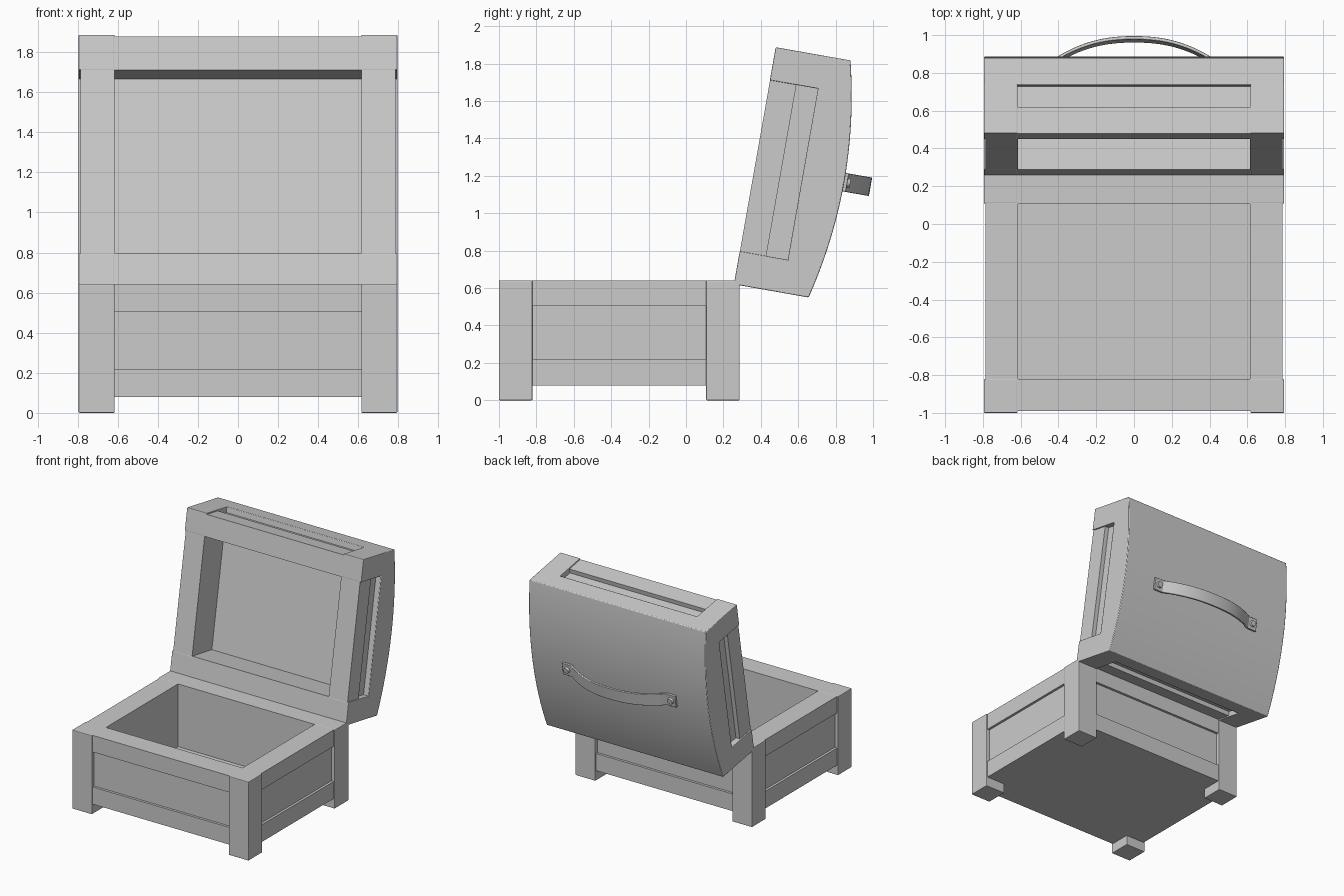
import bpy, bmesh
from math import radians, sin, cos, pi
from mathutils import Vector, Matrix

if "Cube" in bpy.data.objects:
    bpy.data.objects.remove(bpy.data.objects["Cube"])

W = 0.795            # half width
POST = 0.18          # corner post size
LEN = 1.287          # chest depth
TILT = radians(10)
# Lid space: x across, y along the lid from the hinge, z through its thickness
LID = Matrix(((1, 0, 0, 0),
              (0, sin(TILT), cos(TILT), 0.257),
              (0, cos(TILT), -sin(TILT), 0.62),
              (0, 0, 0, 1)))
BASE = Matrix.Translation((0, -1, 0))


def finish(name, bm, mat, bevel=0.0, smooth=False):
    bm.transform(mat)
    bmesh.ops.recalc_face_normals(bm, faces=bm.faces)
    me = bpy.data.meshes.new(name)
    bm.to_mesh(me)
    bm.free()
    ob = bpy.data.objects.new(name, me)
    bpy.context.collection.objects.link(ob)
    if bevel:
        m = ob.modifiers.new("Bevel", 'BEVEL')
        m.width = bevel
        m.segments = 2
        m.limit_method = 'ANGLE'
        m.angle_limit = radians(40)
    if smooth:
        bpy.ops.object.select_all(action='DESELECT')
        ob.select_set(True)
        bpy.context.view_layer.objects.active = ob
        bpy.ops.object.shade_smooth_by_angle(angle=radians(30))
    return ob


def box(name, lo, hi, mat, bevel=0.005):
    bm = bmesh.new()
    bmesh.ops.create_cube(bm, size=1)
    lo, hi = Vector(lo), Vector(hi)
    for v in bm.verts:
        v.co = (lo + hi) / 2 + v.co * (hi - lo)
    return finish(name, bm, mat, bevel)


def rect_loft(name, profile, mat):
    """Stack rectangles given as (inset, height), closing both ends."""
    bm = bmesh.new()
    rings = []
    for d, z in profile:
        x, y0, y1 = W - d, d, LEN - d
        rings.append([bm.verts.new(p) for p in
                      ((-x, y0, z), (x, y0, z), (x, y1, z), (-x, y1, z))])
    for a, b in zip(rings, rings[1:]):
        for i in range(4):
            j = (i + 1) % 4
            bm.faces.new((a[i], a[j], b[j], b[i]))
    bm.faces.new(rings[0])
    bm.faces.new(rings[-1])
    return finish(name, bm, mat)


def extrude_profile(name, pts, axis, lo, hi, mat, bevel=0.0):
    """Extrude a closed profile along x (axis 0) or y (axis 1)."""
    bm = bmesh.new()
    ends = []
    for t in (lo, hi):
        ends.append([bm.verts.new((t, a, b) if axis == 0 else (a, t, b)) for a, b in pts])
    n = len(pts)
    for i in range(n):
        j = (i + 1) % n
        bm.faces.new((ends[0][i], ends[0][j], ends[1][j], ends[1][i]))
    bm.faces.new(ends[0])
    bm.faces.new(ends[1])
    return finish(name, bm, mat, bevel, smooth=True)


def corner_posts(name, z0, z1, mat):
    p = POST - 0.001
    for sx, side in ((-1, "left"), (1, "right")):
        for y, end in ((0, "a"), (LEN - p, "b")):
            xs = sorted((sx * W, sx * (W - p)))
            box(f"{name}_{side}_{end}", (xs[0], y, z0), (xs[1], y + p, z1), mat)


# Chest body: rails, recessed panels and open cavity
rect_loft("chest_body", [(0.01, 0.08), (0.01, 0.22), (0.03, 0.22), (0.03, 0.505),
                         (0.01, 0.505), (0.01, 0.64), (POST, 0.64), (POST, 0.13)], BASE)
corner_posts("chest_leg", 0, 0.641, BASE)

# Lid frame with its own rail, recessed panel and shallow cavity
rect_loft("lid_frame", [(POST, 0.258), (POST, 0), (0.01, 0), (0.01, 0.143),
                        (0.045, 0.143), (0.045, 0.265)], LID)
corner_posts("lid_post", -0.001, 0.27, LID)

# Arched lid top
N = 24
arc = [(LEN * i / N, 0.405 + 0.08 * (1 - (2 * i / N - 1) ** 2)) for i in range(N + 1)]
extrude_profile("lid_crown", [(0, 0.26)] + arc + [(LEN, 0.26)], 0, -W, W, LID, 0.005)

# Handle strap: flat tabs joined by a bowed middle
MID, TH = 0.64, 0.018
xs = [-0.43 + 0.86 * i / 24 for i in range(25)]
outer = [(x, 0.502 + 0.126 * (1 - abs(x / 0.43) ** 2.3)) for x in xs]
outer = [(-0.51, 0.502)] + outer + [(0.51, 0.502)]
inner = [(x, z - TH) for x, z in reversed(outer)]
extrude_profile("handle_strap", outer + inner, 1, MID - 0.05, MID + 0.05, LID, 0.003)

# Handle rivets
for s, side in ((-1, "left"), (1, "right")):
    bm = bmesh.new()
    bmesh.ops.create_cone(bm, cap_ends=True, segments=20, radius1=0.028, radius2=0.022,
                          depth=0.024, matrix=Matrix.Translation((s * 0.468, MID, 0.506)))
    finish("handle_rivet_" + side, bm, LID, smooth=True)
